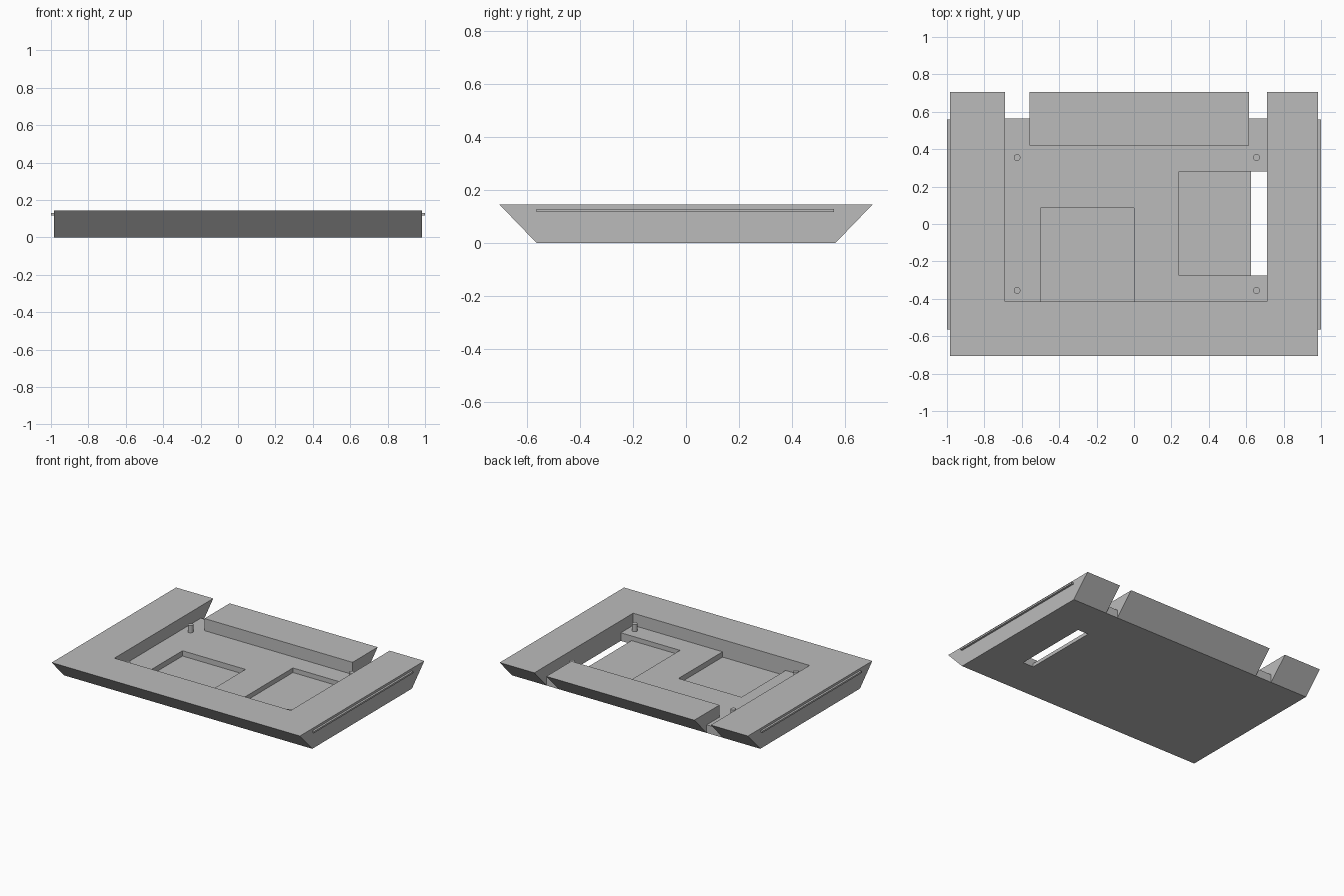
import bpy, bmesh
from mathutils import Matrix

if "Cube" in bpy.data.objects:
    bpy.data.objects.remove(bpy.data.objects["Cube"], do_unlink=True)

grey = bpy.data.materials.new("plain grey")
grey.use_nodes = True
grey.diffuse_color = (0.5, 0.5, 0.5, 1)
grey.node_tree.nodes["Principled BSDF"].inputs["Base Color"].default_value = (0.5, 0.5, 0.5, 1)

HALF = 0.985     # half width of the tray
TOP = 0.145      # rim height
FLOOR = 0.058    # recessed deck height
FOOT = 0.565     # half depth at the bottom
RIM = 0.705      # half depth at the top
WEST, EAST, SOUTH, NORTH = -0.69, 0.71, -0.415, 0.42


def make(name, bm):
    bmesh.ops.recalc_face_normals(bm, faces=bm.faces)
    mesh = bpy.data.meshes.new(name)
    bm.to_mesh(mesh)
    bm.free()
    mesh.materials.append(grey)
    obj = bpy.data.objects.new(name, mesh)
    bpy.context.scene.collection.objects.link(obj)
    return obj


def prism(name, profile, x0, x1):
    """Extrude a y-z profile along x."""
    bm = bmesh.new()
    face = bm.faces.new([bm.verts.new((x0, y, z)) for y, z in profile])
    moved = bmesh.ops.extrude_face_region(bm, geom=[face])["geom"]
    verts = [v for v in moved if isinstance(v, bmesh.types.BMVert)]
    bmesh.ops.translate(bm, verts=verts, vec=(x1 - x0, 0, 0))
    return make(name, bm)


def box(name, x0, x1, y0, y1, z0, z1):
    return prism(name, [(y0, z0), (y1, z0), (y1, z1), (y0, z1)], x0, x1)


def cut(target, *bounds):
    """Subtract a box from the target and discard the cutter."""
    cutter = box("cutter", *bounds)
    cutter.hide_render = True
    mod = target.modifiers.new("cut", 'BOOLEAN')
    mod.operation = 'DIFFERENCE'
    mod.solver = 'EXACT'
    mod.object = cutter
    bpy.context.view_layer.objects.active = target
    bpy.ops.object.modifier_apply(modifier=mod.name)
    bpy.data.objects.remove(cutter, do_unlink=True)


# Tray body with flared front and back
body = prism("tray_body", [(-FOOT, 0), (FOOT, 0), (RIM, TOP), (-RIM, TOP)], -HALF, HALF)

# Main recess
cut(body, WEST, EAST, SOUTH, NORTH, FLOOR, 1)

# Two openings through the back rim, beside the back bar
for x0, x1 in ((WEST, -0.56), (0.615, EAST)):
    cut(body, x0, x1, NORTH - 0.1, 1, FLOOR, 1)
    cut(body, x0, x1, FOOT, 1, -1, 1)

# Shallow pockets in the deck, and the slot through the bottom
cut(body, -0.5, 0, SOUTH, 0.085, 0.02, 0.1)
cut(body, 0.24, EAST, -0.275, 0.28, 0.025, 0.1)
cut(body, 0.625, EAST, -0.275, 0.28, -1, 0.1)

# Mounting pegs
for side, x in (("right", -0.625), ("left", 0.655)):
    for end, y in (("front", -0.355), ("back", 0.355)):
        bm = bmesh.new()
        bmesh.ops.create_cone(bm, cap_ends=True, segments=24, radius1=0.018, radius2=0.018,
                              depth=0.06, matrix=Matrix.Translation((x, y, 0.08)))
        peg = make(f"{end}_{side}_peg", bm)
        for face in peg.data.polygons:
            face.use_smooth = abs(face.normal.z) < 0.5
        for edge in peg.data.edges:
            a, b = (peg.data.vertices[i].co.z for i in edge.vertices)
            edge.use_edge_sharp = abs(a - b) < 0.001

# Thin rails along both sides
for side, s in (("left", 1), ("right", -1)):
    x0, x1 = sorted((s * (HALF - 0.01), s))
    box(f"{side}_rail", x0, x1, -FOOT, FOOT - 0.005, 0.117, 0.129)
